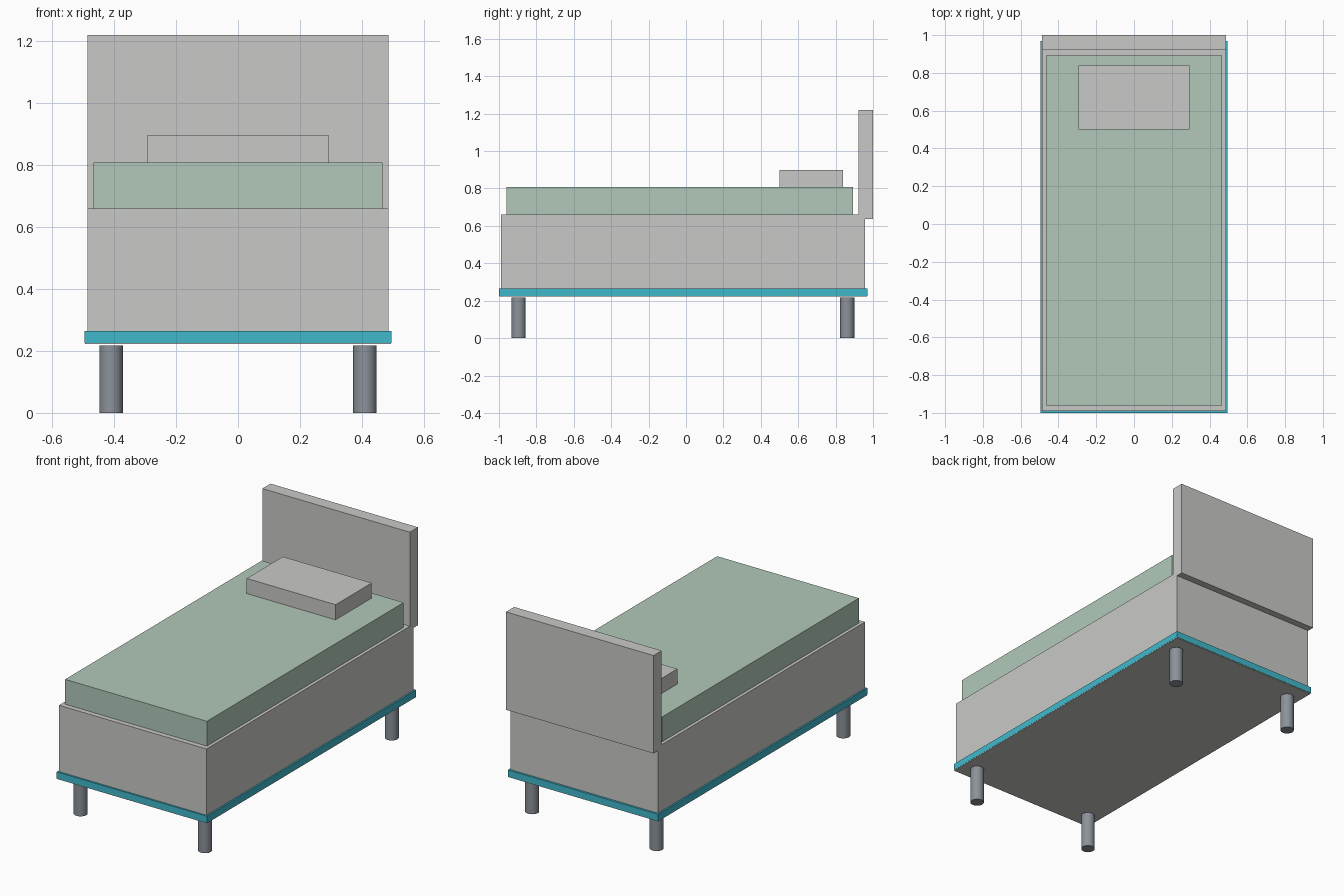
import bpy

default = bpy.data.objects.get("Cube")
if default:
    bpy.data.objects.remove(default, do_unlink=True)


def material(name, r, g, b):
    mat = bpy.data.materials.new(name)
    mat.use_nodes = True
    mat.diffuse_color = (r, g, b, 1)
    bsdf = next(n for n in mat.node_tree.nodes if n.type == 'BSDF_PRINCIPLED')
    bsdf.inputs["Base Color"].default_value = (r, g, b, 1)
    return mat


grey = material("warm grey fabric", 0.584, 0.584, 0.57)
green = material("pale green fabric", 0.445, 0.584, 0.49)
teal = material("teal trim", 0.051, 0.485, 0.597)
metal = material("leg metal", 0.26, 0.29, 0.32)


def box(name, mat, x, y, z):
    """Box spanning the given (low, high) range on each axis."""
    spans = (x, y, z)
    bpy.ops.mesh.primitive_cube_add(size=1, location=[(a + b) / 2 for a, b in spans])
    obj = bpy.context.object
    obj.name = name
    obj.scale = [b - a for a, b in spans]
    bpy.ops.object.transform_apply(location=False, rotation=False, scale=True)
    obj.data.materials.append(mat)
    return obj


# Bed base with its coloured trim and underside panel
box("underside_panel", grey, (-0.494, 0.494), (-0.998, 0.968), (0.222, 0.228))
box("base_trim", teal, (-0.495, 0.495), (-1.0, 0.97), (0.226, 0.265))
box("bed_base", grey, (-0.486, 0.486), (-0.99, 0.958), (0.265, 0.66))

# Bedding and headboard
box("mattress", green, (-0.467, 0.467), (-0.96, 0.892), (0.66, 0.808))
box("pillow", grey, (-0.293, 0.293), (0.5, 0.84), (0.808, 0.898))
box("headboard", grey, (-0.486, 0.486), (0.923, 1.0), (0.637, 1.22))

# Four round legs
for end, y in (("front", -0.895), ("back", 0.862)):
    for side, x in (("left", 0.41), ("right", -0.41)):
        bpy.ops.mesh.primitive_cylinder_add(vertices=32, radius=0.038, depth=0.217,
                                            location=(x, y, 0.1085))
        leg = bpy.context.object
        leg.name = f"{end}_{side}_leg"
        leg.data.materials.append(metal)
        bpy.ops.object.shade_smooth_by_angle()
